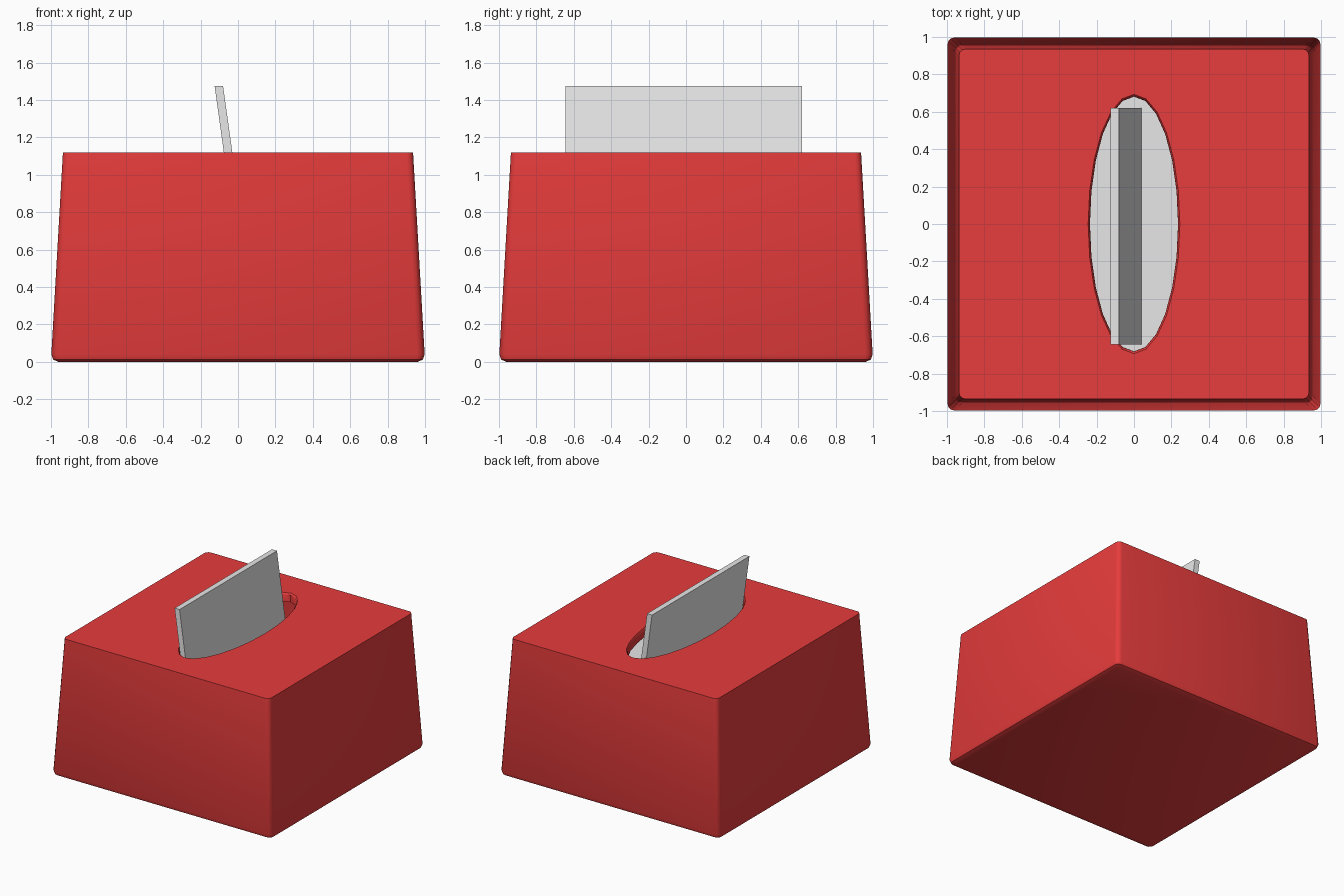
import bpy, bmesh, math

if "Cube" in bpy.data.objects:
    bpy.data.objects.remove(bpy.data.objects["Cube"])


def material(name, rgb):
    m = bpy.data.materials.new(name)
    m.diffuse_color = (*rgb, 1)
    m.use_nodes = True
    m.node_tree.nodes["Principled BSDF"].inputs["Base Color"].default_value = m.diffuse_color
    return m


RED = material("red", (0.8, 0.045, 0.045))
WHITE = material("white_paper", (0.8, 0.8, 0.8))


def loft(name, rings, mat):
    """Closed solid through a list of equal-length point rings."""
    bm = bmesh.new()
    vs = [[bm.verts.new(p) for p in r] for r in rings]
    n = len(vs[0])
    for a, b in zip(vs, vs[1:]):
        for i in range(n):
            j = (i + 1) % n
            bm.faces.new((a[i], a[j], b[j], b[i]))
    bm.faces.new(vs[0][::-1])
    bm.faces.new(vs[-1])
    bmesh.ops.recalc_face_normals(bm, faces=bm.faces)
    me = bpy.data.meshes.new(name)
    bm.to_mesh(me)
    bm.free()
    ob = bpy.data.objects.new(name, me)
    bpy.context.collection.objects.link(ob)
    me.materials.append(mat)
    return ob


def square(h, r, z, seg=3):
    """Rounded square ring of half size h and corner radius r."""
    pts = []
    for c, (sx, sy) in enumerate(((1, 1), (-1, 1), (-1, -1), (1, -1))):
        for k in range(seg + 1):
            a = math.pi / 2 * (c + k / seg)
            pts.append((sx * (h - r) + r * math.cos(a),
                        sy * (h - r) + r * math.sin(a), z))
    return pts


def ellipse(rx, ry, z, n=24):
    return [(rx * math.cos(2 * math.pi * i / n),
             ry * math.sin(2 * math.pi * i / n), z) for i in range(n)]


def cut(ob, cutter):
    mod = ob.modifiers.new("cut", "BOOLEAN")
    mod.operation = "DIFFERENCE"
    mod.solver = "EXACT"
    mod.object = cutter
    bpy.context.view_layer.objects.active = ob
    bpy.ops.object.modifier_apply(modifier=mod.name)
    bpy.data.objects.remove(cutter)


# Tapered box with softly rounded bottom and upright edges
box = loft("tissue_box", [square(0.96, 0.03, 0.0), square(0.988, 0.035, 0.012),
                          square(0.998, 0.04, 0.04), square(0.936, 0.035, 1.12)], RED)

# Hollow inside, then the oval opening in the lid
cut(box, loft("cavity_cutter", [square(0.93, 0.03, 0.06), square(0.875, 0.03, 1.05)], RED))
cut(box, loft("opening_cutter", [ellipse(0.235, 0.68, 1.0), ellipse(0.236, 0.682, 1.108),
                                 ellipse(0.246, 0.694, 1.121), ellipse(0.246, 0.694, 1.2)], RED))

# Stack of tissues inside the box
loft("tissue_stack", [square(0.929, 0.03, 0.06), square(0.898, 0.03, 0.62)], WHITE)


# Leaning tissue sheet pulled out through the opening
def sheet_ring(xa, xb, z):
    return [(xa, -0.645, z), (xb, -0.645, z), (xb, 0.62, z), (xa, 0.62, z)]


loft("tissue_sheet", [sheet_ring(-0.005, 0.041, 0.61),
                      sheet_ring(-0.125, -0.08, 1.475)], WHITE)

# Smooth shading with sharp edges on the box
bpy.ops.object.select_all(action="DESELECT")
box.select_set(True)
bpy.context.view_layer.objects.active = box
bpy.ops.object.shade_smooth_by_angle(angle=math.radians(40))
